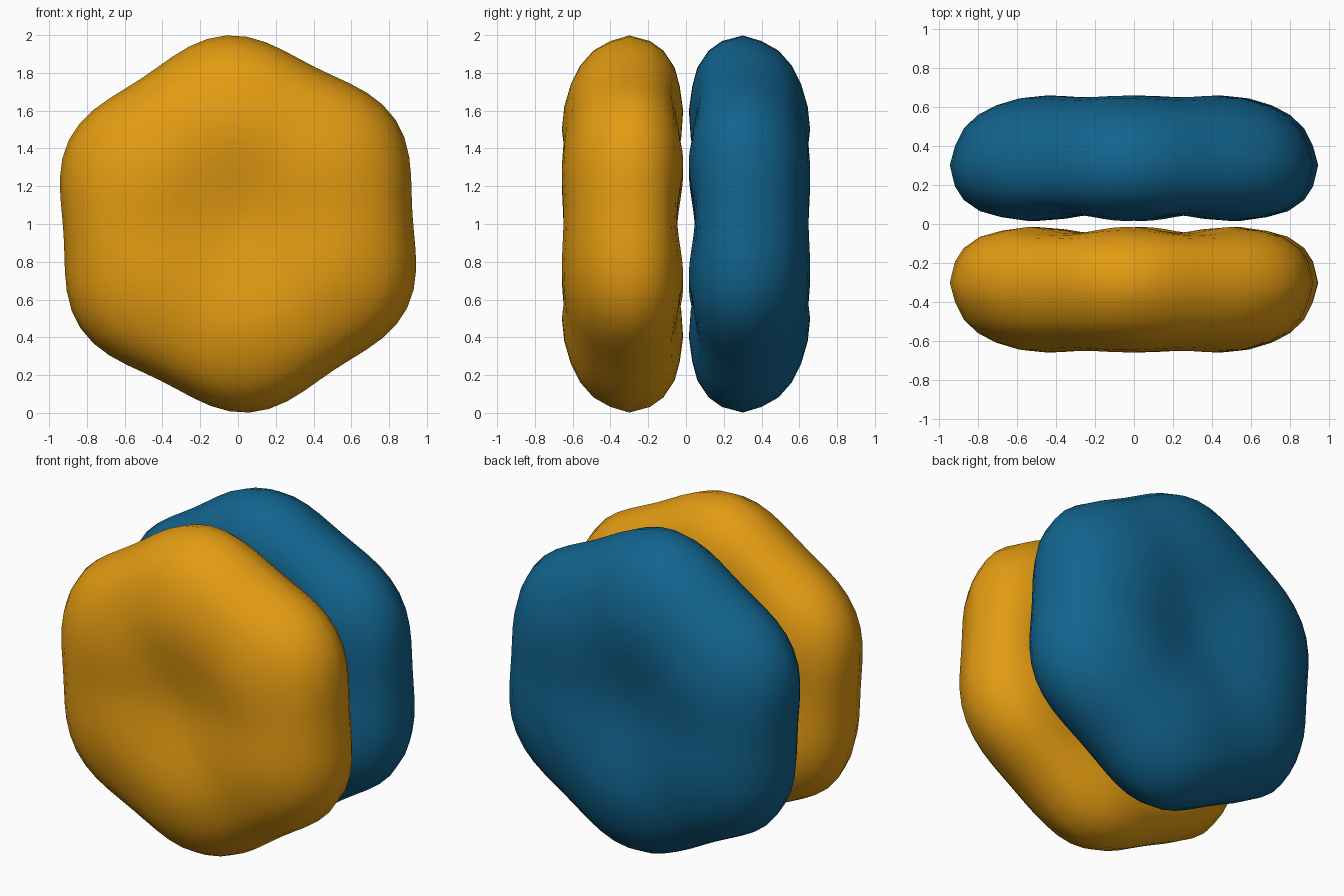
import bpy, bmesh
from math import sin, cos, radians, pi

if "Cube" in bpy.data.objects:
    bpy.data.objects.remove(bpy.data.objects["Cube"])

SEGMENTS = 60
PHASE = radians(93.5)
# Section of one cloud as (radius, depth), from outer centre round to inner centre
OUTER = [(0.1, .59), (0.22, .61), (0.36, .64), (0.5, .657), (0.62, .645), (0.74, .61),
         (0.84, .56), (0.92, .49), (0.97, .4)]
INNER = [(1.0, .3), (0.97, .19), (0.92, .12), (0.83, .06), (0.73, .033), (0.6, .015),
         (0.46, .025), (0.3, .05), (0.15, .075)]


def material(name, colour):
    mat = bpy.data.materials.new(name)
    mat.use_nodes = True
    mat.diffuse_color = colour
    bsdf = mat.node_tree.nodes["Principled BSDF"]
    bsdf.inputs["Base Color"].default_value = colour
    bsdf.inputs["Roughness"].default_value = 0.6
    return mat


def cloud(name, side, mat):
    """Six-lobed dimpled cushion, on the front (-1) or back (+1)."""
    bm = bmesh.new()
    rings = []
    for index, (r, depth) in enumerate(OUTER + INNER):
        ring = []
        for i in range(SEGMENTS):
            a = 2 * pi * i / SEGMENTS + PHASE
            valley = (1 - cos(6 * (a - PHASE))) / 2
            radius = r * (1 - 0.075 * valley * r ** 2)
            # Valleys between the lobes
            band = max(0, 1 - abs(r - 0.62) / 0.4)
            shift = 0.035 * valley * band if index >= len(OUTER) else -0.012 * valley * band
            ring.append(bm.verts.new((radius * cos(a), side * (depth + shift),
                                      1 + radius * sin(a))))
        rings.append(ring)
    for a, b in zip(rings, rings[1:]):
        for i in range(SEGMENTS):
            j = (i + 1) % SEGMENTS
            bm.faces.new((a[i], a[j], b[j], b[i]))
    # Close both dimples
    for ring, depth in ((rings[0], .582), (rings[-1], .085)):
        centre = bm.verts.new((0, side * depth, 1))
        for i in range(SEGMENTS):
            bm.faces.new((ring[i], ring[(i + 1) % SEGMENTS], centre))
    bmesh.ops.recalc_face_normals(bm, faces=bm.faces)
    for face in bm.faces:
        face.smooth = True
    mesh = bpy.data.meshes.new(name)
    bm.to_mesh(mesh)
    bm.free()
    mesh.materials.append(mat)
    obj = bpy.data.objects.new(name, mesh)
    bpy.context.collection.objects.link(obj)


cloud("front_cloud", -1, material("amber", (0.77, 0.33, 0.006, 1)))
cloud("back_cloud", 1, material("deep blue", (0.006, 0.127, 0.27, 1)))
